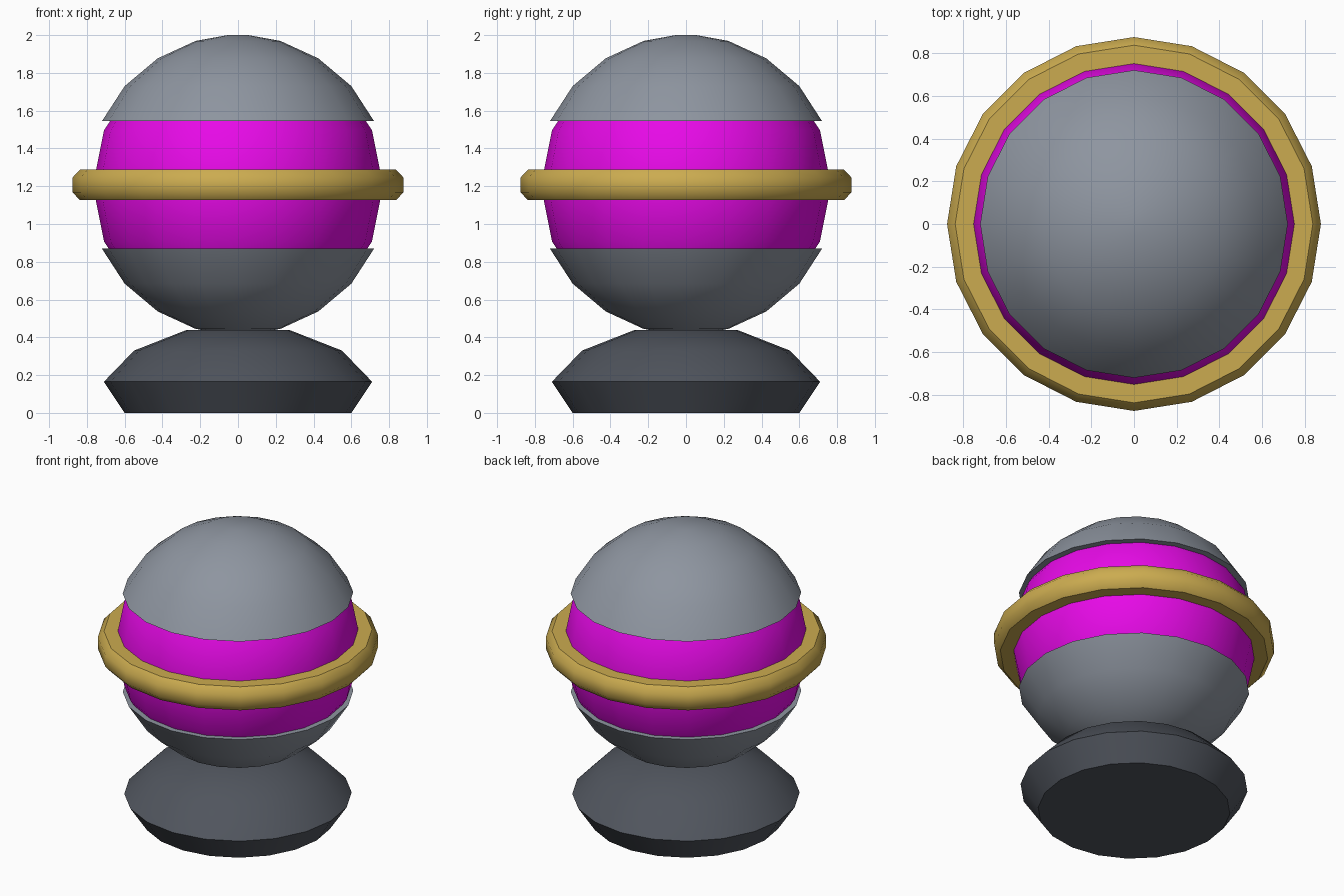
import bpy
import bmesh
import math

cube = bpy.data.objects.get("Cube")
if cube:
    bpy.data.objects.remove(cube, do_unlink=True)

SIDES = 20
CENTRE = 1.207


def make_material(name, colour):
    mat = bpy.data.materials.new(name)
    mat.use_nodes = True
    mat.diffuse_color = (*colour, 1)
    bsdf = mat.node_tree.nodes["Principled BSDF"]
    bsdf.inputs["Base Color"].default_value = (*colour, 1)
    return mat


def lathe(name, profile, mat, closed=False, angle=45):
    """Turn (radius, height) points round z; open profiles get flat caps."""
    bm = bmesh.new()
    rings = []
    for r, z in profile:
        turns = [2 * math.pi * i / SIDES for i in range(SIDES)]
        rings.append([bm.verts.new((r * math.cos(a), r * math.sin(a), z)) for a in turns])
    pairs = list(zip(rings, rings[1:]))
    if closed:
        pairs.append((rings[-1], rings[0]))
    else:
        bm.faces.new(rings[0])
        bm.faces.new(rings[-1])
    for low, high in pairs:
        for i in range(SIDES):
            j = (i + 1) % SIDES
            bm.faces.new((low[i], low[j], high[j], high[i]))
    bmesh.ops.recalc_face_normals(bm, faces=bm.faces)
    mesh = bpy.data.meshes.new(name)
    bm.to_mesh(mesh)
    bm.free()
    mesh.materials.append(mat)
    obj = bpy.data.objects.new(name, mesh)
    bpy.context.collection.objects.link(obj)
    bpy.ops.object.select_all(action="DESELECT")
    obj.select_set(True)
    bpy.context.view_layer.objects.active = obj
    bpy.ops.object.shade_smooth_by_angle(angle=math.radians(angle))
    return obj


grey = make_material("shell grey", (0.27, 0.30, 0.35))
dark = make_material("base dark grey", (0.08, 0.09, 0.11))
magenta = make_material("core magenta", (0.80, 0.003, 0.80))
gold = make_material("ring gold", (0.60, 0.41, 0.08))

# Pedestal
lathe("pedestal", [(0.60, 0), (0.71, 0.165), (0.55, 0.33), (0.27, 0.44)], dark)

# Inner ball, eight bands from pole to pole
core = [(0.768 * math.cos(math.radians(e)), CENTRE - 0.005 + 0.768 * math.sin(math.radians(e)))
        for e in (-67.5, -45, -22.5, 0, 22.5, 45, 67.5)]
lathe("core", core, magenta)

# Upper and lower shells, mirrored about the ball centre
dome = [(0.72, 0.338), (0.60, 0.523), (0.425, 0.67), (0.225, 0.762), (0.055, 0.793)]
lathe("upper_shell", [(r, CENTRE + h) for r, h in dome], grey)
lathe("lower_shell", [(r, CENTRE - h) for r, h in dome], grey)

# Equatorial ring with bevelled outer edge
half = [(0.72, 0.081), (0.837, 0.081), (0.875, 0.04)]
section = [(r, CENTRE + h) for r, h in half] + [(r, CENTRE - h) for r, h in reversed(half)]
lathe("ring", section, gold, closed=True)
